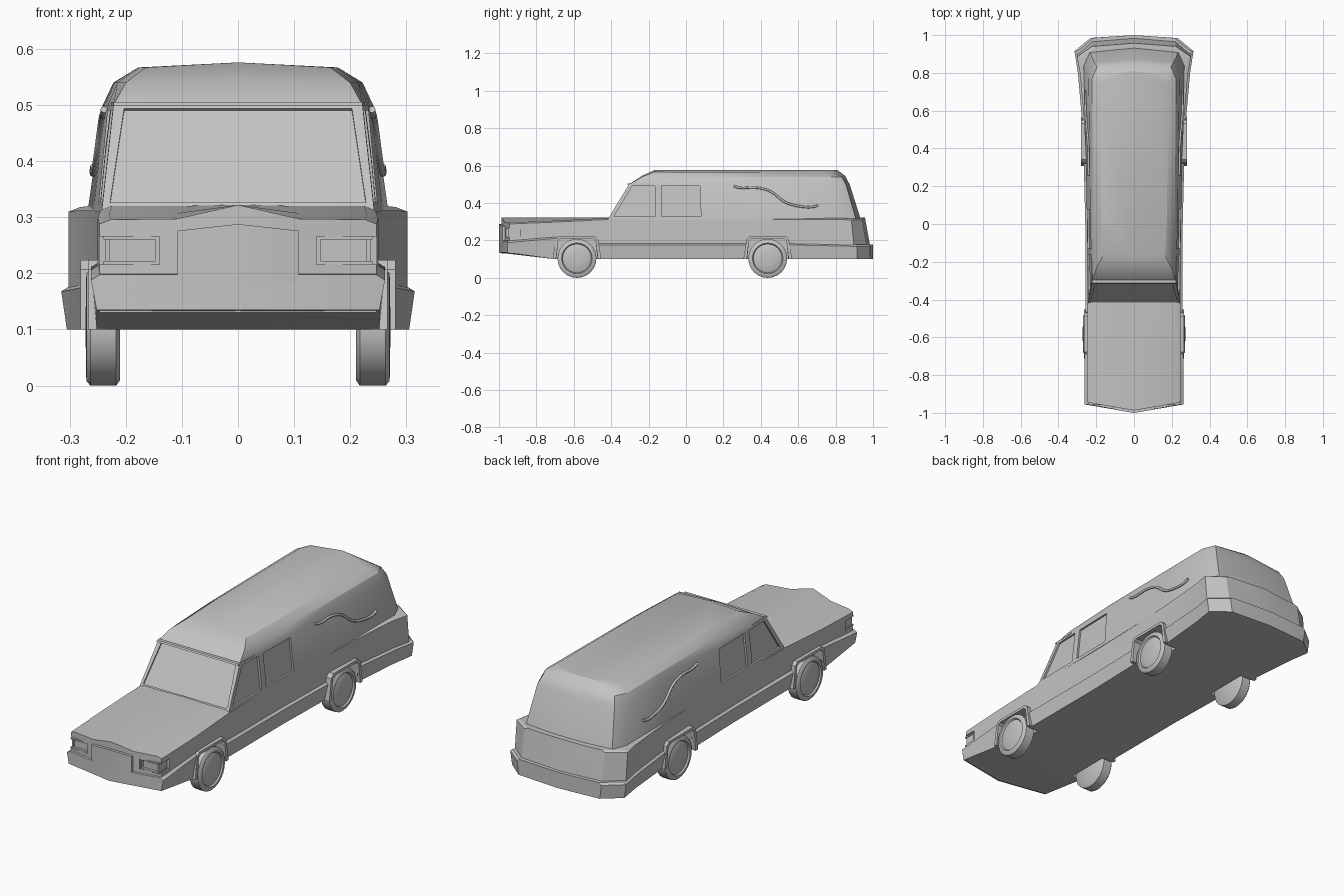
import bpy, bmesh, math
from mathutils import Vector

if "Cube" in bpy.data.objects:
    bpy.data.objects.remove(bpy.data.objects["Cube"])

grey = bpy.data.materials.new("plain_grey")
grey.diffuse_color = (0.55, 0.55, 0.55, 1)
grey.use_nodes = True
grey.node_tree.nodes["Principled BSDF"].inputs["Base Color"].default_value = grey.diffuse_color


def finish(bm, name, angle=30):
    bmesh.ops.remove_doubles(bm, verts=bm.verts, dist=1e-5)
    bmesh.ops.recalc_face_normals(bm, faces=bm.faces)
    me = bpy.data.meshes.new(name)
    bm.to_mesh(me)
    bm.free()
    me.materials.append(grey)
    ob = bpy.data.objects.new(name, me)
    bpy.context.collection.objects.link(ob)
    smooth(ob, angle)
    return ob


def activate(ob):
    bpy.ops.object.select_all(action='DESELECT')
    ob.select_set(True)
    bpy.context.view_layer.objects.active = ob


def smooth(ob, angle=30):
    activate(ob)
    bpy.ops.object.shade_smooth_by_angle(angle=math.radians(angle))


def loft(name, rows):
    """Skin half outlines that start and end on x = 0, cap them, mirror to the other side."""
    bm = bmesh.new()
    for s in (1, -1):
        vs = [[bm.verts.new((s * x, y, z)) for x, y, z in row] for row in rows]
        for a, b in zip(vs, vs[1:]):
            for i in range(len(a) - 1):
                bm.faces.new((a[i], a[i + 1], b[i + 1], b[i]))
        bm.faces.new(vs[0])
        bm.faces.new(vs[-1])
    return finish(bm, name)


def prisms(name, items, both=True):
    """Each item is (outline points, sweep vector); optionally repeated on the left."""
    bm = bmesh.new()
    for pts, sweep in items:
        for s in ((1, -1) if both else (1,)):
            a = [bm.verts.new((s * p[0], p[1], p[2])) for p in pts]
            b = [bm.verts.new((s * (p[0] + sweep[0]), p[1] + sweep[1], p[2] + sweep[2])) for p in pts]
            bm.faces.new(a)
            bm.faces.new(b)
            for i in range(len(a)):
                j = (i + 1) % len(a)
                bm.faces.new((a[i], a[j], b[j], b[i]))
    return finish(bm, name)


def box(x0, x1, y0, y1, z0, z1):
    return [(x0, y0, z0), (x0, y1, z0), (x0, y1, z1), (x0, y0, z1)], (x1 - x0, 0, 0)


def cut(ob, cutter):
    m = ob.modifiers.new("cut", 'BOOLEAN')
    m.operation, m.solver, m.object = 'DIFFERENCE', 'EXACT', cutter
    # cut before any smoothing modifier, then apply
    activate(ob)
    bpy.ops.object.modifier_apply(modifier=m.name)
    smooth(ob)


def interp(table, t):
    for (a, p), (b, q) in zip(table, table[1:]):
        if t <= b:
            break
    return p + (q - p) * (t - a) / (b - a)


# Lower trim with both bumpers: y, half width, bottom, top, y at centre
trim_rows = []
for y, w, zb, zt, yc in [(-.955, .262, .135, .192, -1.0), (-.70, .262, .10, .215, -.70),
                         (-.46, .258, .10, .18, -.46), (0, .258, .10, .18, 0), (.33, .266, .10, .18, .33),
                         (.56, .276, .10, .18, .56), (.80, .297, .10, .175, .80),
                         (.915, .315, .10, .172, .93), (.985, .23, .10, .172, 1.0)]:
    trim_rows.append([(0, yc, zb), (w - .01, y, zb), (w, y, zt - .004),
                      (w - .016, y, zt + .006), (0, yc, zt + .006)])
trim = loft("lower_trim_and_bumpers", trim_rows)

# Body and hood: y, half width, shoulder, mid height, centre height, y at centre, backward lean
body_rows = []
for y, w, zs, zm, zc, yc, lean in [(-.945, .247, .288, .297, .322, -.987, 0), (-.70, .25, .298, .307, .322, -.70, 0),
                                   (-.42, .245, .312, .320, .322, -.42, 0), (0, .246, .312, .32, .322, 0, 0),
                                   (.33, .254, .312, .32, .322, .33, 0), (.56, .265, .312, .32, .322, .56, 0),
                                   (.80, .286, .312, .32, .322, .80, 0), (.90, .302, .31, .318, .322, .915, .1),
                                   (.97, .22, .31, .318, .322, .988, .18)]:
    def pt(x, z):
        return (x, yc + (y - yc) * x / w - lean * (z - .15), z)
    body_rows.append([pt(0, .13), pt(w, .13), pt(w, zs), pt(w - .02, zs + .008), pt(.11, zm), pt(0, zc)])
body = loft("body_and_hood", body_rows)

# Wheel openings and headlight recesses
arch = [(-.115, .05), (-.10, .20), (-.085, .213), (.085, .213), (.10, .20), (.115, .05)]
wheel_y = (-.583, .437)
cutter = prisms("arch_cutter", [([(.2, cy + y, z) for y, z in arch], (.2, 0, 0)) for cy in wheel_y])
cut(body, cutter)
cut(trim, cutter)
bpy.data.objects.remove(cutter)
cutter = prisms("headlight_cutter", [box(.14, .3, -1.1, -.885, .216, .266)])
cut(body, cutter)
bpy.data.objects.remove(cutter)

# Cabin: rings from windscreen base to roof
low = [(-.42, .243), (.08, .25), (.5, .258), (.84, .268)]
high = [(-.305, .222), (.08, .232), (.5, .237), (.78, .241)]


def ring(side, z, zc, back, yb, yc):
    f = side[0][0]
    return [(0, f, zc)] + [(x, y, z) for y, x in side] + [(back, yb, z), (0, yc, zc)]


cabin = loft("cabin", [
    ring(low, .31, .31, .235, .91, .935),
    ring(high, .50, .50, .21, .855, .875),
    ring([(-.235, .20), (.08, .215), (.5, .22), (.77, .222)], .54, .546, .195, .832, .85),
    ring([(-.17, .165), (.08, .175), (.5, .178), (.74, .178)], .567, .576, .16, .79, .81)])


def wall(y, z):
    t = (z - .31) / .19
    return interp(low, y) * (1 - t) + interp(high, y) * t


def glass(pts):
    return [(wall(y, z) - .009, y, z) for y, z in pts], (.06, 0, 0)


# Recessed side windows and windscreen
cutter = prisms("window_cutter", [
    glass([(-.385, .328), (-.288, .49), (-.165, .49), (-.165, .328)]),
    glass([(-.13, .328), (-.13, .49), (.075, .49), (.08, .328)])])
cut(cabin, cutter)
bpy.data.objects.remove(cutter)
n = Vector((0, -.19, .115)).normalized()
screen = []
for x, z in [(-.228, .326), (.228, .326), (.203, .494), (-.203, .494)]:
    screen.append(Vector((x, -.42 + (z - .31) / .19 * .115, z)) - n * .007)
cutter = prisms("windscreen_cutter", [(screen, n * .05)], both=False)
cut(cabin, cutter)
bpy.data.objects.remove(cutter)

# Roof visor lip above the windscreen
prisms("roof_lip", [([(-.222, -.318, .499), (.222, -.318, .499), (.226, -.2, .499), (-.226, -.2, .499)],
                     (0, .006, .006))], both=False)

# Pointed grille
loft("grille", [[(0, -.94, .185), (0, -1.0, .185), (.108, -.982, .185), (.108, -.94, .185), (0, -.94, .185)][1:],
                [(0, -1.0, .288), (.108, -.982, .276), (.108, -.94, .276), (0, -.94, .288)]])

# Headlights: lens with a raised frame
prisms("headlight_lenses", [box(.142, .234, -.945, -.88, .220, .262)])
prisms("headlight_frames", [box(.14, .24, -.958, -.885, .260, .267), box(.14, .24, -.958, -.885, .215, .222),
                            box(.14, .147, -.958, -.9, .221, .261), box(.228, .236, -.952, -.9, .221, .261)])

# Wheel arch trims
bands = []
for cy, x in zip(wheel_y, (.235, .25)):
    outer = [(-.13, .10), (-.113, .207), (-.095, .224), (.095, .224), (.113, .207), (.13, .10)]
    inner = [(-.112, .10), (-.10, .20), (-.085, .211), (.085, .211), (.10, .20), (.112, .10)]
    for i in range(5):
        quad = (outer[i], outer[i + 1], inner[i + 1], inner[i])
        bands.append(([(x, cy + y, z) for y, z in quad], (.031, 0, 0)))
prisms("wheel_arch_trims", bands)

# Wheels: lathed tyre and hubcap profile (x, radius)
profile = [(.21, 0), (.21, .094), (.217, .104), (.263, .104), (.27, .096), (.271, .082),
           (.264, .077), (.268, .068), (.272, .03), (.272, 0)]
for cy, end in zip(wheel_y, ("front", "rear")):
    for s, side in ((1, "right"), (-1, "left")):
        bm = bmesh.new()
        vs = [bm.verts.new((s * x, cy, .104 + r)) for x, r in profile]
        es = [bm.edges.new(p) for p in zip(vs, vs[1:])]
        bmesh.ops.spin(bm, geom=vs + es, cent=(0, cy, .104), axis=(1, 0, 0),
                       angle=math.tau, steps=24, use_merge=True)
        finish(bm, f"{end}_{side}_wheel", 40)

# Curved ornamental side bars
path = [(.255, .492), (.28, .483), (.38, .482), (.45, .463), (.53, .405), (.60, .384), (.69, .382), (.705, .39)]
for s, side in ((1, "right"), (-1, "left")):
    cu = bpy.data.curves.new(f"{side}_side_bar", 'CURVE')
    cu.dimensions, cu.bevel_depth, cu.bevel_resolution = '3D', .006, 2
    cu.resolution_u, cu.use_fill_caps = 5, True
    sp = cu.splines.new('BEZIER')
    sp.bezier_points.add(len(path) - 1)
    for b, (y, z) in zip(sp.bezier_points, path):
        b.co = (s * (wall(y, z) + .004), y, z)
        b.handle_left_type = b.handle_right_type = 'AUTO'
    cu.materials.append(grey)
    bpy.context.collection.objects.link(bpy.data.objects.new(cu.name, cu))
